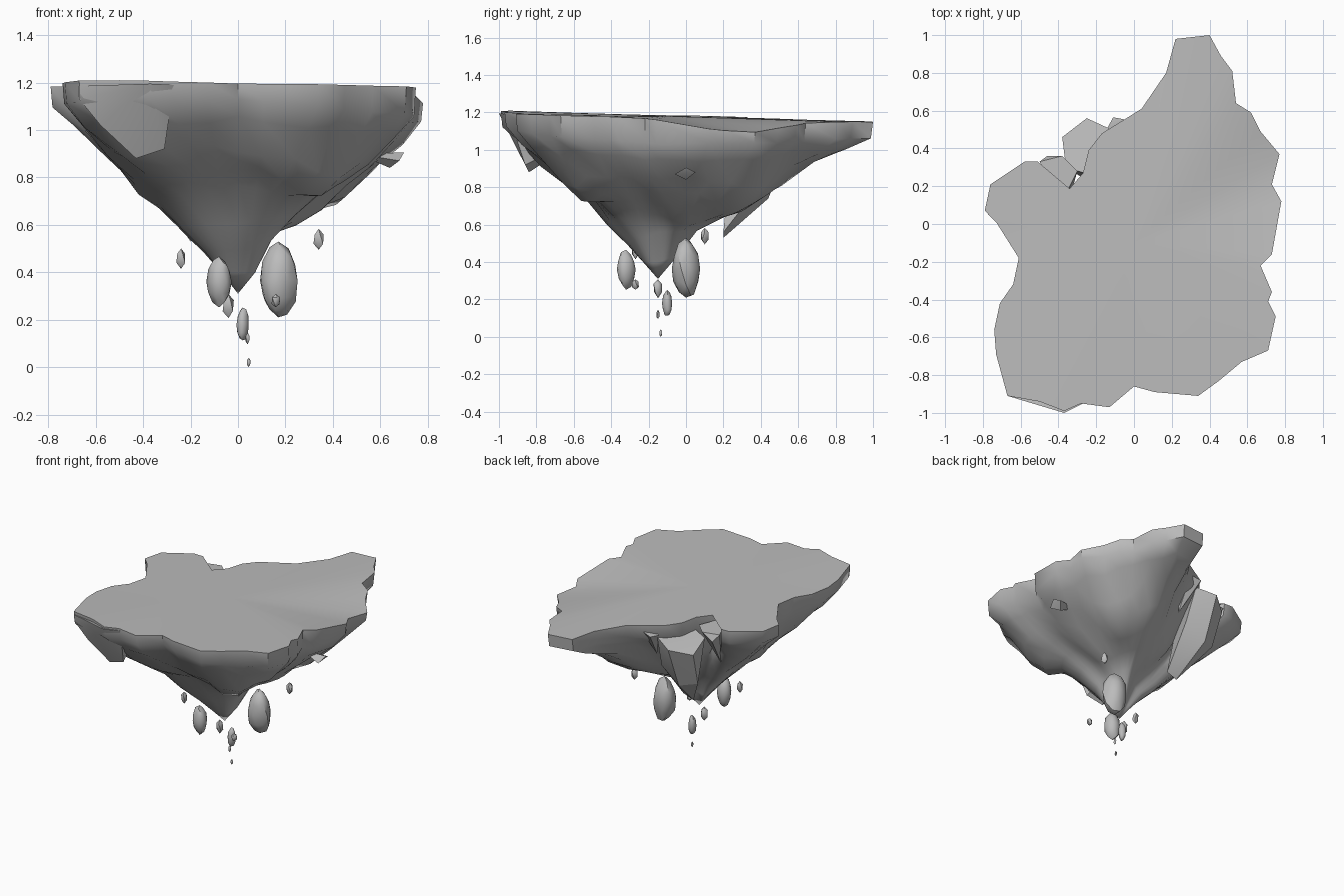
import bpy, bmesh, math
from mathutils import Vector

if "Cube" in bpy.data.objects:
    bpy.data.objects.remove(bpy.data.objects["Cube"])

stone = bpy.data.materials.new("grey stone")
stone.use_nodes = True
GREY = (0.5, 0.5, 0.5, 1)
stone.diffuse_color = GREY
stone.node_tree.nodes["Principled BSDF"].inputs["Base Color"].default_value = GREY


def ripple(x, y, z):
    """Smooth unevenness between -1 and 1."""
    return (math.sin(x + 1.7 * z) * math.cos(1.3 * y - z) + math.sin(2.1 * y + x + z)) / 2


def finish(bm, name, angle):
    bmesh.ops.recalc_face_normals(bm, faces=bm.faces)
    mesh = bpy.data.meshes.new(name)
    bm.to_mesh(mesh)
    bm.free()
    ob = bpy.data.objects.new(name, mesh)
    bpy.context.collection.objects.link(ob)
    mesh.materials.append(stone)
    bpy.ops.object.select_all(action='DESELECT')
    ob.select_set(True)
    bpy.context.view_layer.objects.active = ob
    bpy.ops.object.shade_smooth_by_angle(angle=math.radians(angle))


# Plateau outline, counter-clockwise from the back spur
OUTLINE = [(.4, 1), (.22, .98), (.17, .8), (.04, .61), (-.04, .56), (-.17, .48),
           (-.24, .39), (-.27, .27), (-.39, .13), (-.45, .2), (-.51, .33),
           (-.58, .33), (-.76, .21), (-.79, .07), (-.73, .01), (-.61, -.18),
           (-.64, -.32), (-.71, -.42), (-.74, -.56), (-.73, -.69), (-.67, -.91),
           (-.5, -.94), (-.37, -.99), (-.28, -.95), (-.13, -.97), (0, -.86),
           (.11, -.89), (.34, -.91), (.45, -.83), (.57, -.73), (.71, -.67),
           (.75, -.49), (.71, -.41), (.73, -.36), (.67, -.22), (.73, -.16),
           (.78, .12), (.73, .21), (.77, .37), (.67, .49), (.62, .59),
           (.54, .64), (.52, .81), (.46, .89)]

# Underside heights from the tip outwards, by compass direction
LEVELS = [.1, .2, .34, .48, .62, .76, .9, 1]
PROFILES = {
    "right": [.4, .56, .66, .72, .78, .85, .95, 1.03],
    "back":  [.44, .58, .65, .75, .85, .95, 1.02, 1.07],
    "left":  [.4, .48, .58, .69, .78, .88, 1.0, 1.1],
    "front": [.4, .49, .61, .76, .83, .92, 1.05, 1.13]}
TIP = Vector((0, -.15, .31))

# Hanging lumps: x, y, radius, drop
LUMPS = [(.35, -.58, .15, .1), (.42, .3, .2, .14), (-.15, .2, .13, .1),
         (-.45, -.2, .16, .05), (.3, .0, .12, .06)]


def rim_height(x, y):
    dip = math.exp(-((x - .82) ** 2 + (y - .3) ** 2) / .12)
    corner = math.exp(-((x + .5) ** 2 + (y + .9) ** 2) / .08)
    return 1.176 - .022 * y - .01 * x - .07 * dip + .008 * corner


def underside(d, level):
    rows = list(PROFILES.values())
    a = (math.atan2(d.y, d.x) / (math.pi / 2)) % 4
    i = int(a) % 4
    t = a - int(a)
    return rows[i][level] * (1 - t) + rows[(i + 1) % 4][level] * t


# Main island body: plateau fan, rim band and lofted underside
bm = bmesh.new()
n = len(OUTLINE)
top = [bm.verts.new((x, y, rim_height(x, y))) for x, y in OUTLINE]
rings = [top]
for level in reversed(range(len(LEVELS))):
    f = LEVELS[level]
    ring = []
    for i, (x, y) in enumerate(OUTLINE):
        # Inner rings follow a smoothed outline
        near = [Vector(OUTLINE[(i + k) % n]) for k in range(-2, 3)]
        soft = sum(near, Vector((0, 0))) / len(near)
        p = Vector((x, y)).lerp(soft, min(1, (1 - f) * 2))
        d = p - TIP.xy
        p = TIP.xy + d * min(f, .99)
        z = underside(d, level)
        for lx, ly, r, drop in LUMPS:
            z -= drop * math.exp(-((p.x - lx) ** 2 + (p.y - ly) ** 2) / r ** 2)
        if f < 1:
            z += .03 * f * ripple(p.x * 11, p.y * 11, 2)
        z = min(z, rim_height(x, y) - .04)
        ring.append(bm.verts.new((p.x, p.y, z)))
    rings.append(ring)
for upper, lower in zip(rings, rings[1:]):
    for i in range(n):
        j = (i + 1) % n
        bm.faces.new((upper[i], lower[i], lower[j], upper[j]))
centre = bm.verts.new((0, -.1, 1.18))
tip = bm.verts.new(TIP)
for i in range(n):
    j = (i + 1) % n
    bm.faces.new((centre, top[i], top[j]))
    bm.faces.new((tip, rings[-1][j], rings[-1][i]))
finish(bm, "island_body", 50)


def slab(name, points):
    """Angular chunk of rock: the hull of a few corners."""
    bm = bmesh.new()
    for p in points:
        bm.verts.new(p)
    bmesh.ops.convex_hull(bm, input=bm.verts)
    loose = [v for v in bm.verts if not v.link_faces]
    bmesh.ops.delete(bm, geom=loose, context='VERTS')
    finish(bm, name, 25)


# Angular chunks set into the sides
slab("front_left_chunk", [(-.67, -.91, 1.185), (-.37, -1, 1.195), (-.27, -.95, 1.19),
                          (-.67, -.9, 1.13), (-.58, -.88, 1.02), (-.43, -.84, .88),
                          (-.31, -.86, .92), (-.4, -.5, 1.1)])
slab("back_left_slab", [(-.38, .46, 1.0), (-.25, .56, 1.04), (-.12, .5, 1.08),
                        (-.36, .3, 1.06), (-.2, .25, 1.1), (-.36, .38, .76),
                        (-.25, .44, .74), (-.1, .42, .84), (-.2, .2, .53),
                        (-.12, .2, .56)])
slab("notch_step", [(-.5, .33, 1.13), (-.38, .36, 1.13), (-.3, .28, 1.13),
                    (-.39, .1, 1.14), (-.46, .36, 1.08), (-.35, .1, .8)])
slab("back_ledge", [(-.14, .51, 1.1), (-.11, .565, 1.1), (-.03, .55, 1.12),
                    (-.05, .4, 1.1), (-.05, .4, .9)])
slab("right_nub", [(.68, -.06, .87), (.68, .05, .88), (.7, 0, .905),
                   (.64, 0, .84), (.5, 0, .9)])


def floating_rock(index, x, y, z, width, height):
    bm = bmesh.new()
    bmesh.ops.create_icosphere(bm, subdivisions=2 if height > .06 else 1, radius=1)
    for v in bm.verts:
        c = v.co * (1 + .12 * ripple(v.co.x * 2, v.co.y * 2, v.co.z + index))
        v.co = Vector((x + c.x * width, y + c.y * width, z + c.z * height))
    finish(bm, "floating_rock_" + str(index), 40)


# Loose rocks drifting below: x, y, z, half width, half height
ROCKS = [(.17, 0, .365, .08, .155), (-.08, -.32, .36, .052, .1),
         (-.24, -.27, .46, .022, .043), (-.04, -.15, .26, .025, .05),
         (.16, -.27, .28, .02, .03), (.02, -.1, .18, .026, .07),
         (.04, -.15, .12, .01, .025), (.045, -.135, .02, .009, .02),
         (.34, .1, .54, .024, .043)]
for k, rock in enumerate(ROCKS, 1):
    floating_rock(k, *rock)
